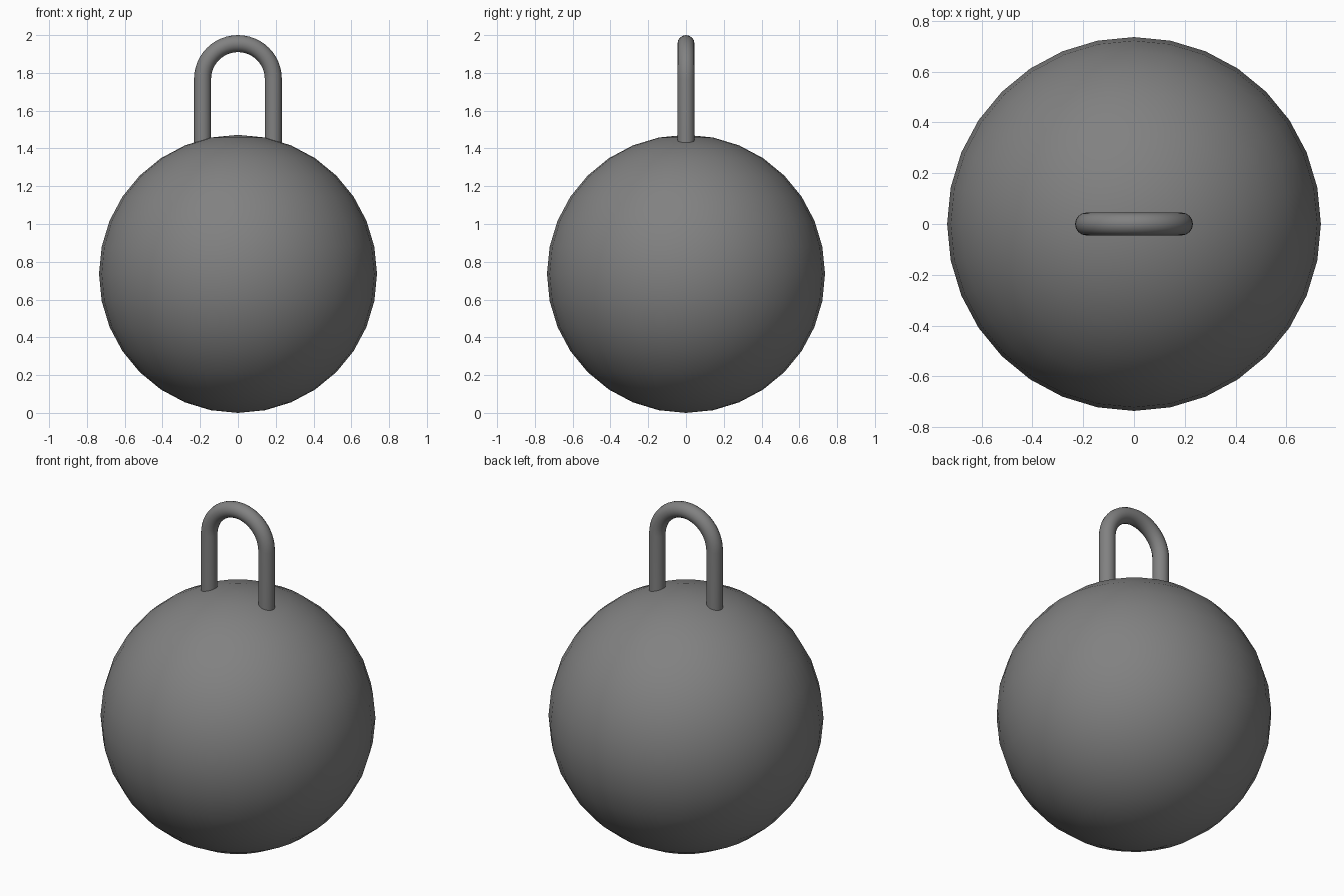
import bpy
from math import pi, cos, sin

if "Cube" in bpy.data.objects:
    bpy.data.objects.remove(bpy.data.objects["Cube"])

R = 0.736        # ball radius
TUBE = 0.045     # handle tube radius
BEND = 0.187     # handle bend radius
BEND_Z = 2.0 - TUBE - BEND

iron = bpy.data.materials.new("dark_iron")
iron.diffuse_color = (0.22, 0.22, 0.22, 1)
iron.use_nodes = True
iron.node_tree.nodes["Principled BSDF"].inputs["Base Color"].default_value = iron.diffuse_color

# Ball
bpy.ops.mesh.primitive_uv_sphere_add(segments=32, ring_count=16, radius=R, location=(0, 0, R))
ball = bpy.context.object
ball.name = "ball"
ball.data.materials.append(iron)
bpy.ops.object.shade_smooth()

# Shackle handle: two straight legs joined by a half-circle bend
arc = [(BEND * cos(pi * i / 24), BEND_Z + BEND * sin(pi * i / 24)) for i in range(25)]
path = [(BEND, 1.38)] + arc + [(-BEND, 1.38)]
curve = bpy.data.curves.new("handle", "CURVE")
curve.dimensions = "3D"
curve.bevel_depth = TUBE
curve.bevel_resolution = 6
curve.use_fill_caps = True
curve.materials.append(iron)
spline = curve.splines.new("POLY")
spline.points.add(len(path) - 1)
for point, (x, z) in zip(spline.points, path):
    point.co = (x, 0, z, 1)
spline.use_smooth = True
handle = bpy.data.objects.new("handle", curve)
bpy.context.collection.objects.link(handle)

# Turn the handle into a mesh with smooth sides and sharp end caps
bpy.ops.object.select_all(action="DESELECT")
handle.select_set(True)
bpy.context.view_layer.objects.active = handle
bpy.ops.object.convert(target="MESH")
bpy.ops.object.shade_smooth_by_angle()
